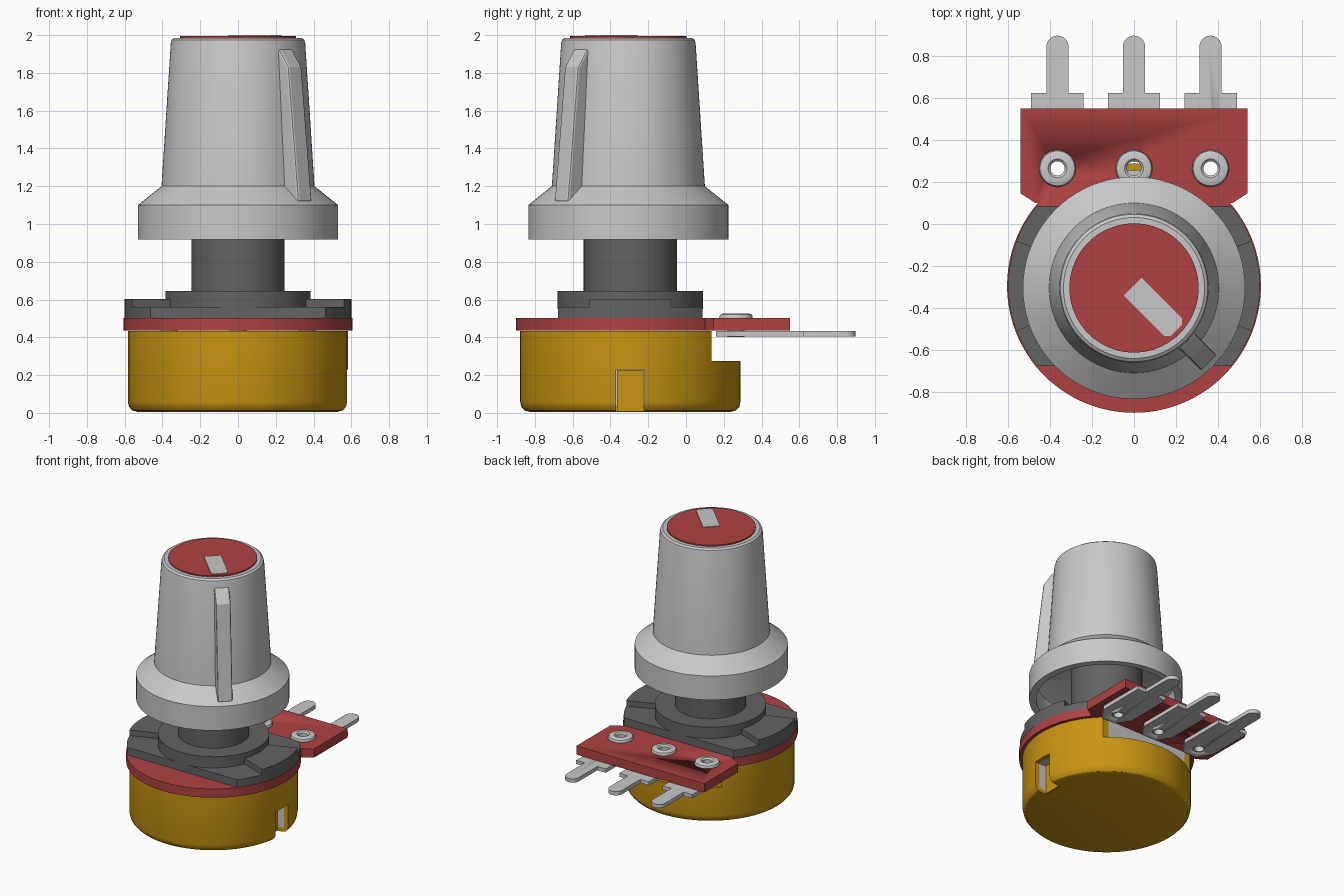
import bpy, bmesh
from math import sin, cos, radians, pi
from mathutils import Matrix

cube = bpy.data.objects.get("Cube")
if cube:
    bpy.data.objects.remove(cube)

AXIS = -0.295      # y of the body axis
KNOB = -0.305      # y of the knob axis
PINS = (-0.365, 0, 0.365)
PIN_Y = 0.265


def material(name, rgb):
    m = bpy.data.materials.new(name)
    m.use_nodes = True
    m.diffuse_color = (*rgb, 1)
    bsdf = next(n for n in m.node_tree.nodes if n.type == 'BSDF_PRINCIPLED')
    bsdf.inputs["Base Color"].default_value = (*rgb, 1)
    return m


silver = material("light grey", (0.58, 0.58, 0.58))
red = material("dull red", (0.43, 0.055, 0.055))
gold = material("gold", (0.58, 0.30, 0.006))
dark = material("dark grey", (0.125, 0.125, 0.125))


def finish(bm, name, mat, smooth=True):
    bmesh.ops.recalc_face_normals(bm, faces=bm.faces)
    mesh = bpy.data.meshes.new(name)
    bm.to_mesh(mesh)
    bm.free()
    ob = bpy.data.objects.new(name, mesh)
    bpy.context.collection.objects.link(ob)
    if mat:
        mesh.materials.append(mat)
    if smooth:
        activate(ob)
        bpy.ops.object.shade_smooth_by_angle(angle=radians(30))
    return ob


def activate(ob):
    bpy.ops.object.select_all(action='DESELECT')
    ob.select_set(True)
    bpy.context.view_layer.objects.active = ob


def lathe(name, profile, mat, x=0, y=AXIS, steps=80):
    """Spin a closed (radius, z) profile around a vertical axis."""
    bm = bmesh.new()
    verts = [bm.verts.new((x + r, y, z)) for r, z in profile]
    edges = [bm.edges.new((a, b)) for a, b in zip(verts, verts[1:] + verts[:1])]
    bmesh.ops.spin(bm, geom=verts + edges, cent=(x, y, 0), axis=(0, 0, 1),
                   angle=2 * pi, steps=steps, use_duplicate=False)
    bmesh.ops.remove_doubles(bm, verts=bm.verts, dist=0.0005)
    # drop the collapsed edges left along the axis
    loose = [e for e in bm.edges if not e.link_faces]
    bmesh.ops.delete(bm, geom=loose, context='EDGES')
    return finish(bm, name, mat)


def prism(name, outline, z0, z1, mat, smooth=True):
    bm = bmesh.new()
    face = bm.faces.new([bm.verts.new((x, y, z0)) for x, y in outline])
    top = bmesh.ops.extrude_face_region(bm, geom=[face])
    moved = [v for v in top["geom"] if isinstance(v, bmesh.types.BMVert)]
    bmesh.ops.translate(bm, verts=moved, vec=(0, 0, z1 - z0))
    return finish(bm, name, mat, smooth)


def arc(r, a0, a1, n, x=0, y=AXIS):
    angles = [radians(a0 + (a1 - a0) * i / n) for i in range(n + 1)]
    return [(x + r * cos(a), y + r * sin(a)) for a in angles]


def box(name, x0, x1, y0, y1, z0, z1, mat=None):
    outline = [(x0, y0), (x1, y0), (x1, y1), (x0, y1)]
    return prism(name, outline, z0, z1, mat, smooth=False)


def cut(ob, cutters):
    for c in cutters:
        mod = ob.modifiers.new("cut", 'BOOLEAN')
        mod.operation = 'DIFFERENCE'
        mod.solver = 'EXACT'
        mod.object = c
        activate(ob)
        bpy.ops.object.modifier_apply(modifier=mod.name)


def bevel(ob, width):
    mod = ob.modifiers.new("bevel", 'BEVEL')
    mod.width = width
    mod.segments = 2


# Metal can with a grey core, a rear step and a side notch
can = lathe("can", [(0, 0.005), (0.53, 0.005), (0.56, 0.013), (0.577, 0.032),
                    (0.583, 0.06), (0.583, 0.434), (0.55, 0.434), (0.55, 0.04),
                    (0, 0.04)], gold)
core = lathe("inner_core", [(0, 0.03), (0.552, 0.03), (0.552, 0.432), (0, 0.432)], silver)
step = box("step_cutter", -1, 1, 0.135, 1, 0.275, 1)
core_step = box("core_step_cutter", -1, 1, 0.13, 1, 0.26, 1)
notch = box("notch_cutter", 0.48, 1, -0.37, -0.22, -0.1, 0.23)
cut(can, [step, notch])
cut(core, [core_step, notch])
box("notch_tab", 0.47, 0.49, -0.365, -0.225, 0.007, 0.228, gold)

# Circuit board: round front, rectangular rear
outline = arc(0.605, 139, 401, 72) + [(0.47, 0.10), (0.54, 0.145), (0.54, 0.55),
                                      (-0.54, 0.55), (-0.54, 0.145), (-0.47, 0.10)]
board = prism("circuit_board", outline, 0.435, 0.502, red)
holes = [lathe("hole_cutter", [(0, 0.3), (0.042, 0.3), (0.042, 0.7), (0, 0.7)],
               None, x, PIN_Y, 24) for x in PINS]
cut(board, holes)

# Terminals and rivets
for x, hole in zip(PINS, holes):
    half = [(0.125, 0.26), (0.125, 0.625), (0.053, 0.625)]
    outline = ([(x + 0.06, 0.16)] + [(x + a, b) for a, b in half]
               + arc(0.053, 0, 180, 12, x, 0.845)
               + [(x - a, b) for a, b in reversed(half)] + [(x - 0.06, 0.16)])
    terminal = prism("terminal", outline, 0.405, 0.434, silver)
    cut(terminal, [hole])
    lathe("rivet", [(0.034, 0.403), (0.034, 0.515), (0.045, 0.526), (0.07, 0.526),
                    (0.083, 0.52), (0.088, 0.51), (0.088, 0.5), (0.044, 0.5),
                    (0.044, 0.403)], silver, x, PIN_Y, 32)

for c in holes + [step, core_step, notch]:
    bpy.data.objects.remove(c)

# Mounting plate: disc clipped front and back, with raised side sectors
prism("mount_plate", arc(0.6, -39.5, 39.5, 30) + arc(0.6, 140.5, 219.5, 30),
      0.5, 0.56, dark)
for side in (0, 180):
    sector = arc(0.6, side - 21, side + 21, 16) + arc(0.36, side + 21, side - 21, 16)
    prism("raised_tab", sector, 0.555, 0.602, dark)
lathe("mount_ring", [(0, 0.55), (0.385, 0.55), (0.385, 0.645), (0, 0.645)], dark)
lathe("bushing", [(0, 0.6), (0.247, 0.6), (0.247, 1.15), (0, 1.15)], dark)

# Knob with a hollow skirt
lathe("knob", [(0, 1.12), (0.36, 1.12), (0.48, 1.06), (0.48, 0.917), (0.53, 0.917),
               (0.53, 1.1), (0.405, 1.2), (0.356, 1.955), (0.351, 1.975),
               (0.336, 1.986), (0, 1.986)], silver, y=KNOB)
lathe("knob_cap", [(0, 1.97), (0.308, 1.97), (0.308, 1.995), (0, 1.995)], red, y=KNOB)

# Pointer parts are built along +x, then turned to the front left
turn = Matrix.Translation((0, KNOB, 0)) @ Matrix.Rotation(radians(-45), 4, 'Z')
mark = prism("cap_mark", [(-0.01, -0.06), (0.265, -0.06), (0.285, -0.04),
                          (0.285, 0.04), (0.265, 0.06), (-0.01, 0.06)],
             1.992, 2.0, silver, smooth=False)
mark.data.transform(turn)

fin = prism("pointer_fin", [(0.3, 1.115), (0.505, 1.115), (0.428, 1.83),
                            (0.36, 1.925), (0.3, 1.925)], -0.052, 0.052, silver, smooth=False)
fin.data.transform(turn @ Matrix.Rotation(pi / 2, 4, 'X'))
bevel(fin, 0.012)
